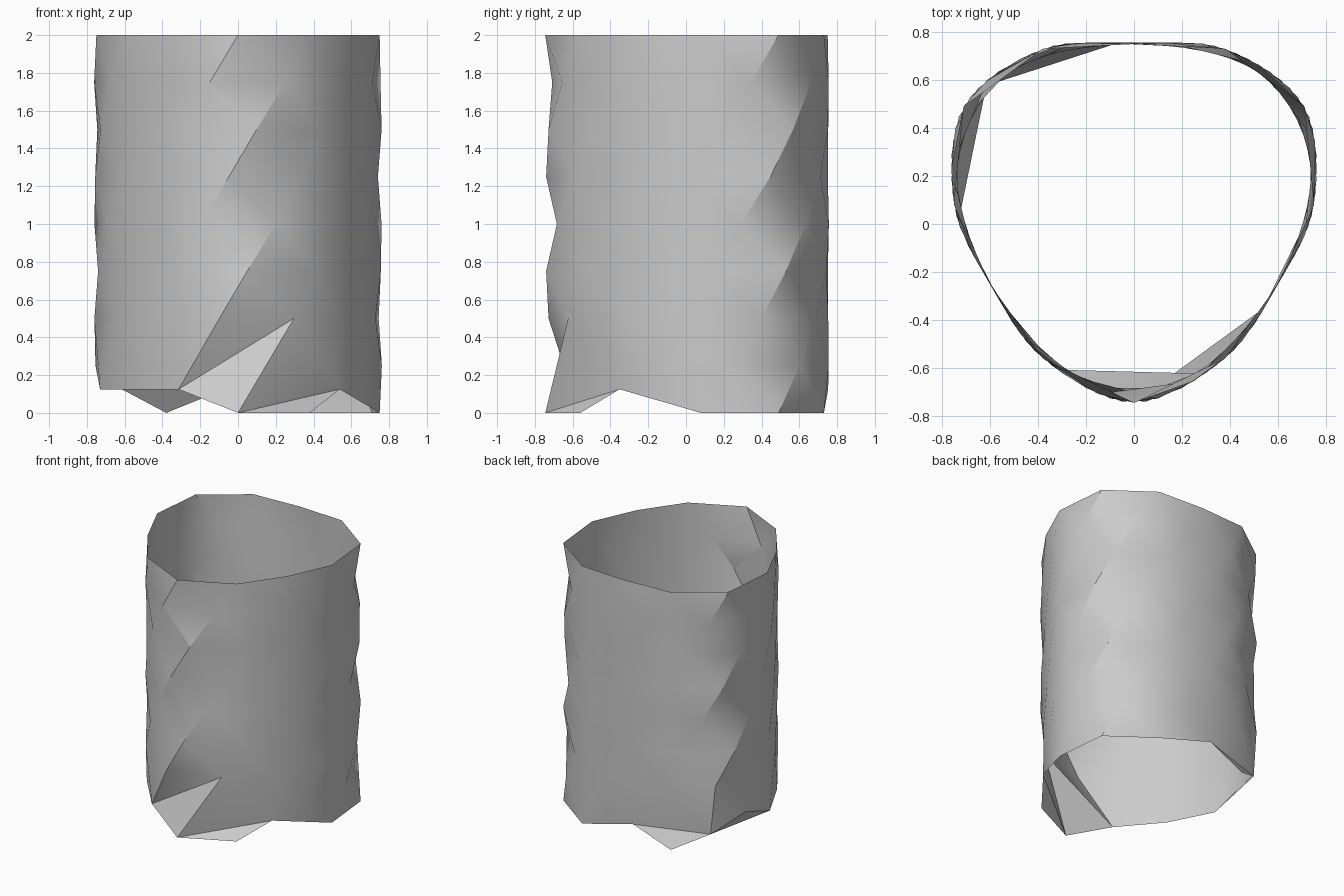
import bpy, bmesh, math
from mathutils import Vector

cube = bpy.data.objects.get("Cube")
if cube:
    bpy.data.objects.remove(cube)

# Half of the egg-shaped outline, mirrored to a closed loop of knots
half = [(0, -.745), (.38, -.56), (.6, -.25), (.75, .08), (.71, .49), (.38, .73), (0, .75)]
knots = [Vector(p) for p in half] + [Vector((-x, y)) for x, y in half[-2:0:-1]]
SIDES = len(knots)
LAYERS = 8
STEP = 2 / LAYERS
TWIST = 3 / LAYERS


def outline(t):
    """Smooth point on the closed outline at knot position t."""
    i = math.floor(t)
    f = t - i
    a, b, c, d = (knots[(i + n) % SIDES] for n in (-1, 0, 1, 2))
    return (2 * b + (c - a) * f + (2 * a - 5 * b + 4 * c - d) * f ** 2
            + (3 * b - a - 3 * c + d) * f ** 3) / 2


# Twisted rings of vertices
bm = bmesh.new()
rings = []
for k in range(LAYERS + 1):
    ring = []
    for i in range(SIDES):
        p = outline(i + k * TWIST)
        ring.append(bm.verts.new((p.x, p.y, k * STEP)))
    rings.append(ring)

# Triangulated wall, split along the short diagonal
for k in range(LAYERS):
    for i in range(SIDES):
        j = (i + 1) % SIDES
        a, b, c, d = rings[k][i], rings[k][j], rings[k + 1][j], rings[k + 1][i]
        if k == 0 and i == 0:
            tris = ((a, b, c), (a, c, d))
        else:
            tris = ((a, b, d), (b, c, d))
        for tri in tris:
            bm.faces.new(tri)


def merge(u, v, where):
    bmesh.ops.pointmerge(bm, verts=[u, v], merge_co=where)


# Uneven lower rim: some bottom vertices merge with the ring above
for low, high in ((2, 1), (6, 6), (8, 7), (9, 9), (10, 10), (11, 11)):
    u, v = rings[0][low], rings[1][high]
    merge(u, v, (u.co + v.co) / 2)
merge(rings[1][0], rings[2][0], rings[2][0].co.copy())

bmesh.ops.recalc_face_normals(bm, faces=bm.faces)
mesh = bpy.data.meshes.new("twisted_tube")
bm.to_mesh(mesh)
bm.free()
tube = bpy.data.objects.new("twisted_tube", mesh)
bpy.context.collection.objects.link(tube)

# Plain grey finish
grey = bpy.data.materials.new("plain_grey")
grey.use_nodes = True
colour = (.6, .6, .6, 1)
grey.diffuse_color = colour
grey.node_tree.nodes["Principled BSDF"].inputs["Base Color"].default_value = colour
mesh.materials.append(grey)

bpy.ops.object.select_all(action="DESELECT")
tube.select_set(True)
bpy.context.view_layer.objects.active = tube
bpy.ops.object.shade_smooth_by_angle(angle=math.radians(30))
